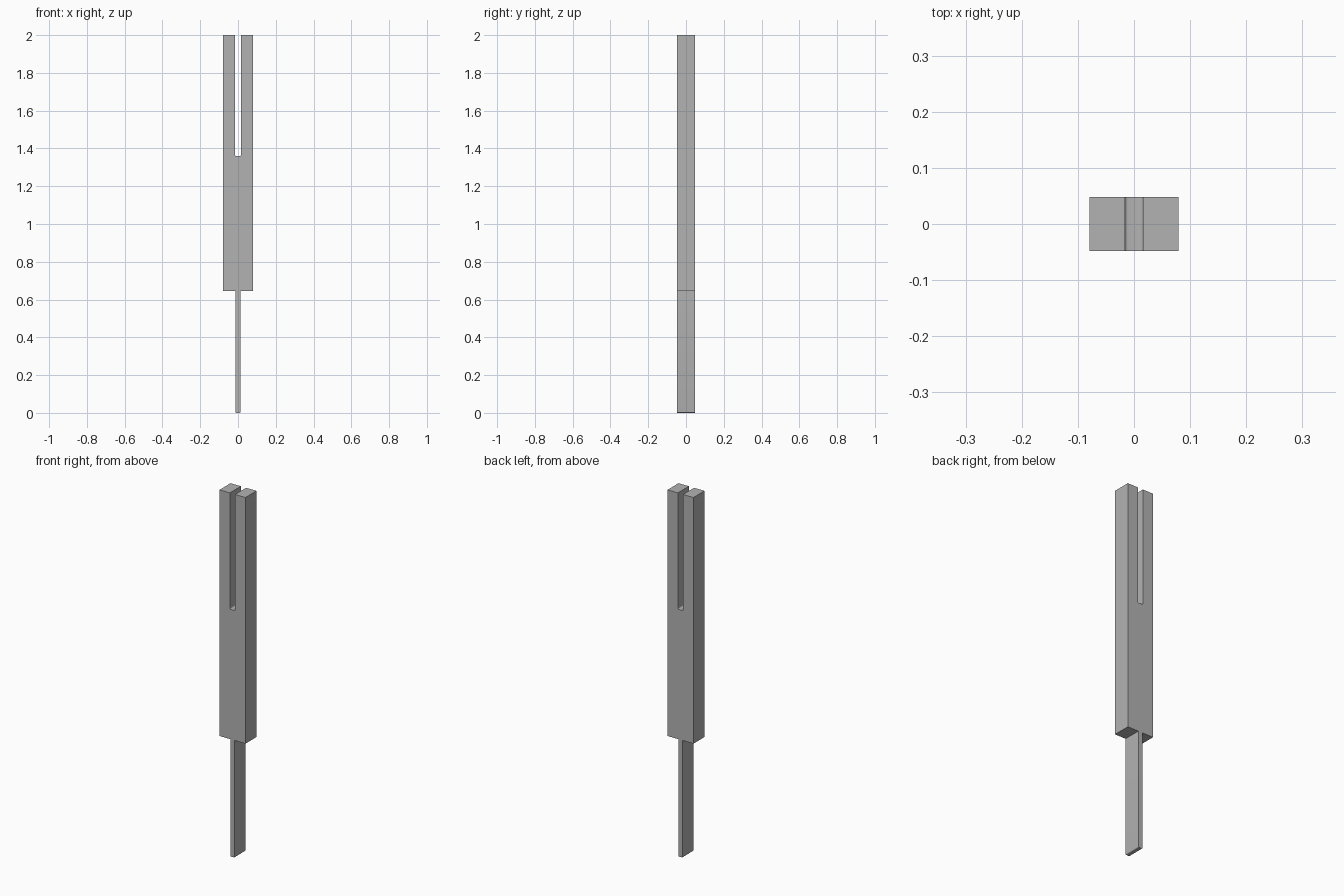
import bpy
import bmesh

cube = bpy.data.objects.get("Cube")
if cube:
    bpy.data.objects.remove(cube, do_unlink=True)

HALF_WIDTH, HALF_DEPTH = 0.079, 0.048
TENON, SLOT = 0.013, 0.016
SHOULDER, SLOT_FLOOR, TOP = 0.645, 1.36, 2.0
FILLET = 0.005

# Single flat grey
grey = bpy.data.materials.new("plain grey")
grey.use_nodes = True
colour = (0.45, 0.45, 0.45, 1)
grey.diffuse_color = colour
grey.node_tree.nodes["Principled BSDF"].inputs["Base Color"].default_value = colour

# Half outline from tenon tip up to slot floor, mirrored across x
half = [(TENON, 0), (TENON, SHOULDER), (HALF_WIDTH, SHOULDER),
        (HALF_WIDTH, TOP), (SLOT, TOP), (SLOT, SLOT_FLOOR)]
outline = half + [(-x, z) for x, z in reversed(half)]

# Slotted post: outline extruded through its depth
bm = bmesh.new()
face = bm.faces.new([bm.verts.new((x, -HALF_DEPTH, z)) for x, z in outline])
extruded = bmesh.ops.extrude_face_region(bm, geom=[face])
moved = [v for v in extruded["geom"] if isinstance(v, bmesh.types.BMVert)]
bmesh.ops.translate(bm, verts=moved, vec=(0, 2 * HALF_DEPTH, 0))

# Rounded edges at the tenon tip and the slot floor
def is_rounded(edge):
    a, b = (v.co for v in edge.verts)
    along_depth = abs(a.y - b.y) > HALF_DEPTH
    return along_depth and (a.z < 0.01 or abs(a.z - SLOT_FLOOR) < 0.01)

bmesh.ops.bevel(bm, geom=[e for e in bm.edges if is_rounded(e)], offset=FILLET,
                segments=4, profile=0.5, affect="EDGES")
bmesh.ops.recalc_face_normals(bm, faces=bm.faces)
mesh = bpy.data.meshes.new("slotted_post")
bm.to_mesh(mesh)
bm.free()
mesh.materials.append(grey)

post = bpy.data.objects.new("slotted_post", mesh)
bpy.context.collection.objects.link(post)
bpy.context.view_layer.objects.active = post
post.select_set(True)
bpy.ops.object.shade_smooth_by_angle()
